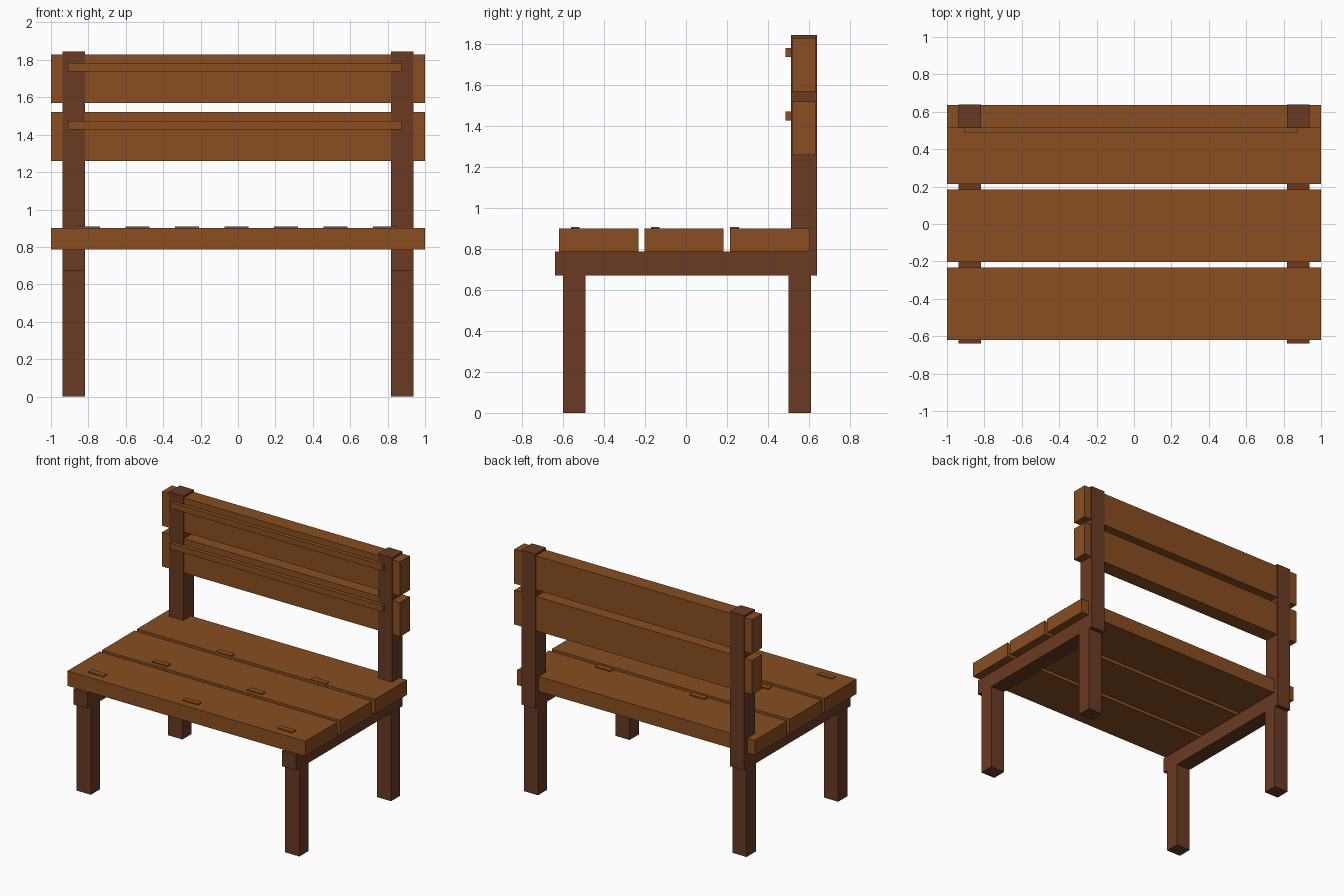
import bpy

if "Cube" in bpy.data.objects:
    bpy.data.objects.remove(bpy.data.objects["Cube"], do_unlink=True)


def material(name, rgb):
    mat = bpy.data.materials.new(name)
    mat.use_nodes = True
    mat.diffuse_color = (*rgb, 1)
    mat.node_tree.nodes["Principled BSDF"].inputs["Base Color"].default_value = (*rgb, 1)
    return mat


plank_wood = material("warm plank brown", (0.25, 0.077, 0.015))
frame_wood = material("dark frame brown", (0.142, 0.043, 0.017))


def box(name, x, y, z, mat):
    """Box from (min, max) ranges along each axis."""
    bpy.ops.mesh.primitive_cube_add(size=1, location=[sum(r) / 2 for r in (x, y, z)])
    obj = bpy.context.object
    obj.name = name
    obj.scale = [r[1] - r[0] for r in (x, y, z)]
    bpy.ops.object.transform_apply(location=False, rotation=False, scale=True)
    obj.data.materials.append(mat)
    return obj


RAIL_Z, SEAT_Z, SEAT_TOP = 0.67, 0.787, 0.9

# Side frames: legs, seat rail and back post
for side, cx in (("right", -0.877), ("left", 0.877)):
    x = (cx - 0.06, cx + 0.06)
    box(f"front_leg_{side}", x, (-0.6, -0.49), (0, RAIL_Z), frame_wood)
    box(f"back_leg_{side}", x, (0.5, 0.61), (0, RAIL_Z), frame_wood)
    box(f"seat_rail_{side}", x, (-0.64, 0.512), (RAIL_Z, SEAT_Z), frame_wood)
    box(f"back_post_{side}", x, (0.512, 0.64), (RAIL_Z, 1.845), frame_wood)

# Seat planks
seat_rows = (-0.62, -0.203, 0.215)
for i, y in enumerate(seat_rows):
    box(f"seat_plank_{i + 1}", (-1, 1), (y, y + 0.387), (SEAT_Z, SEAT_TOP), plank_wood)

# Small raised pegs, stepping across the planks in turn
for i in range(7):
    x = -0.803 + 0.265 * i
    y = (-0.54, -0.15, 0.237)[i % 3]
    box(f"seat_peg_{i + 1}", (x - 0.064, x + 0.064), (y - 0.021, y + 0.021),
        (SEAT_TOP - 0.01, SEAT_TOP + 0.008), plank_wood)

# Backrest planks, each with a thin strip on the front
for i, z in enumerate((1.26, 1.57)):
    box(f"back_plank_{i + 1}", (-1, 1), (0.517, 0.635), (z, z + 0.26), plank_wood)
    box(f"back_strip_{i + 1}", (-0.91, 0.875), (0.487, 0.52), (z + 0.168, z + 0.213), plank_wood)
